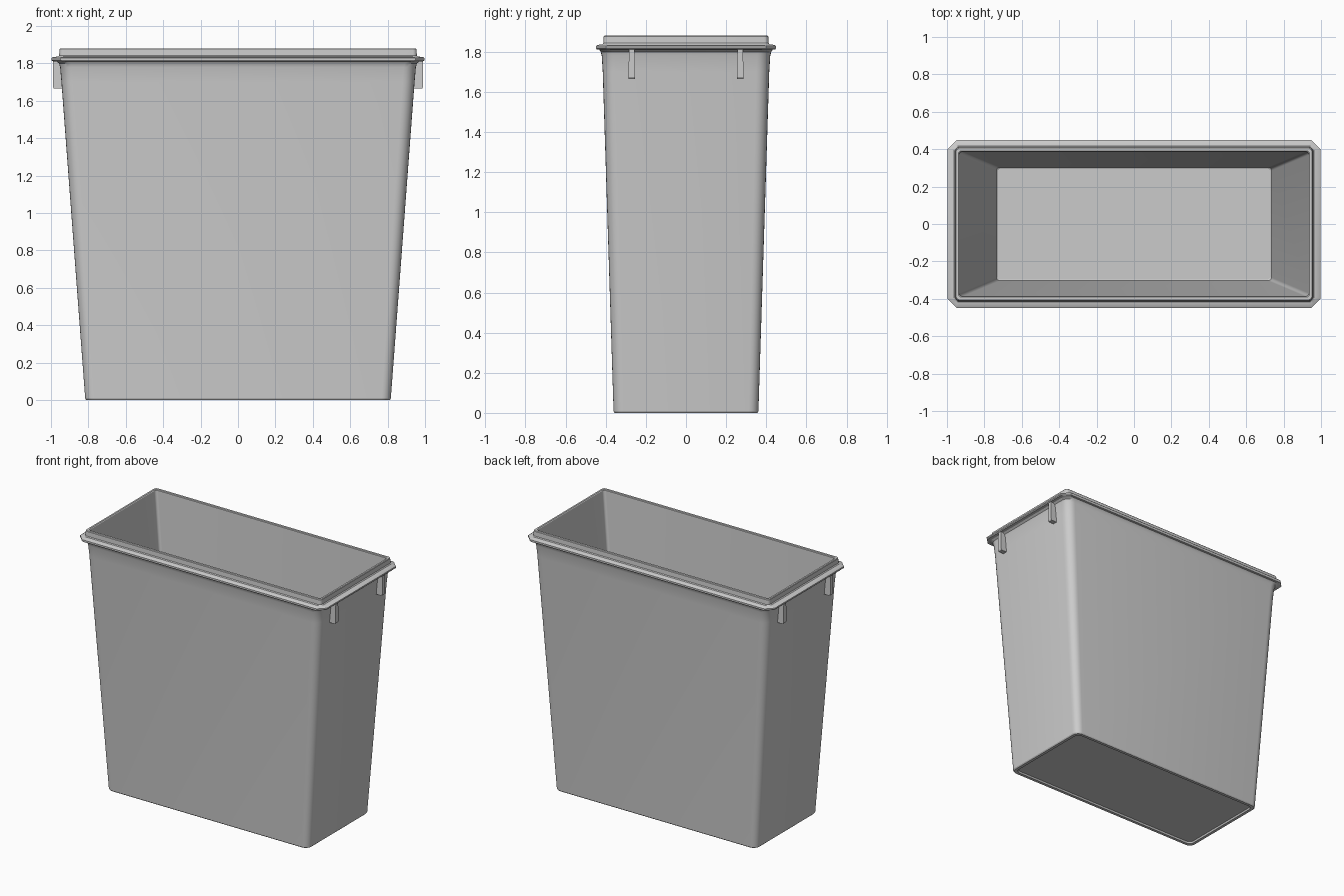
import bpy, bmesh, math

if "Cube" in bpy.data.objects:
    bpy.data.objects.remove(bpy.data.objects["Cube"])


def ring(bm, hx, hy, z, r, chamfer=False, seg=6):
    """Rectangle loop with rounded (or straight-cut) corners."""
    verts = []
    for k, (sx, sy) in enumerate([(1, 1), (-1, 1), (-1, -1), (1, -1)]):
        cx, cy = sx * (hx - r), sy * (hy - r)
        a0 = k * math.pi / 2
        a1 = a0 + math.pi / 2
        for i in range(seg + 1):
            t = i / seg
            if chamfer:
                dx = math.cos(a0) * (1 - t) + math.cos(a1) * t
                dy = math.sin(a0) * (1 - t) + math.sin(a1) * t
            else:
                a = a0 + t * math.pi / 2
                dx, dy = math.cos(a), math.sin(a)
            verts.append(bm.verts.new((cx + r * dx, cy + r * dy, z)))
    return verts


def finish(bm, name):
    bmesh.ops.recalc_face_normals(bm, faces=bm.faces)
    me = bpy.data.meshes.new(name)
    bm.to_mesh(me)
    bm.free()
    ob = bpy.data.objects.new(name, me)
    bpy.context.collection.objects.link(ob)
    bpy.context.view_layer.objects.active = ob
    ob.select_set(True)
    bpy.ops.object.shade_smooth_by_angle(angle=math.radians(30))
    ob.select_set(False)
    return ob


# Bin shell: half width, half depth, height, corner size, straight-cut corner
profile = [
    (0.785, 0.330, 0.012, 0.035, False),   # recessed underside
    (0.790, 0.335, 0.000, 0.035, False),
    (0.811, 0.356, 0.000, 0.045, False),   # foot rim
    (0.817, 0.361, 0.008, 0.050, False),
    (0.944, 0.415, 1.700, 0.065, False),   # outer wall
    (0.951, 0.420, 1.780, 0.065, False),
    (0.957, 0.425, 1.800, 0.065, False),   # flare under flange
    (0.970, 0.432, 1.810, 0.060, False),
    (0.992, 0.445, 1.812, 0.050, True),    # flange
    (0.998, 0.449, 1.818, 0.050, True),
    (0.998, 0.449, 1.828, 0.050, True),
    (0.990, 0.442, 1.834, 0.050, True),
    (0.962, 0.417, 1.837, 0.025, False),
    (0.956, 0.412, 1.843, 0.022, False),   # upright lip
    (0.955, 0.410, 1.876, 0.022, False),
    (0.951, 0.406, 1.880, 0.020, False),
    (0.939, 0.391, 1.880, 0.018, False),
    (0.935, 0.387, 1.875, 0.018, False),   # inner wall
    (0.735, 0.303, 0.035, 0.018, False),
    (0.728, 0.296, 0.030, 0.015, False),   # inner floor
]
bm = bmesh.new()
rings = [ring(bm, *p) for p in profile]
n = len(rings[0])
for a, b in zip(rings, rings[1:]):
    for i in range(n):
        j = (i + 1) % n
        bm.faces.new((a[i], a[j], b[j], b[i]))
bm.faces.new(rings[0])
bm.faces.new(rings[-1])
finish(bm, "bin_shell")

# Short ribs hanging under the flange at both ends
rib_outline = [(0.930, 1.665), (0.984, 1.665), (0.990, 1.675),
               (0.990, 1.815), (0.930, 1.815)]
for sx, side in ((1, "right"), (-1, "left")):
    for sy, end in ((1, "back"), (-1, "front")):
        bm = bmesh.new()
        loops = []
        for w in (-1, 1):
            loops.append([bm.verts.new((sx * x, sy * 0.27 + w * (0.017 if z < 1.7 else 0.014), z))
                          for x, z in rib_outline])
        m = len(rib_outline)
        for i in range(m):
            j = (i + 1) % m
            bm.faces.new((loops[0][i], loops[0][j], loops[1][j], loops[1][i]))
        bm.faces.new(loops[0])
        bm.faces.new(loops[1])
        finish(bm, f"rib_{side}_{end}")
